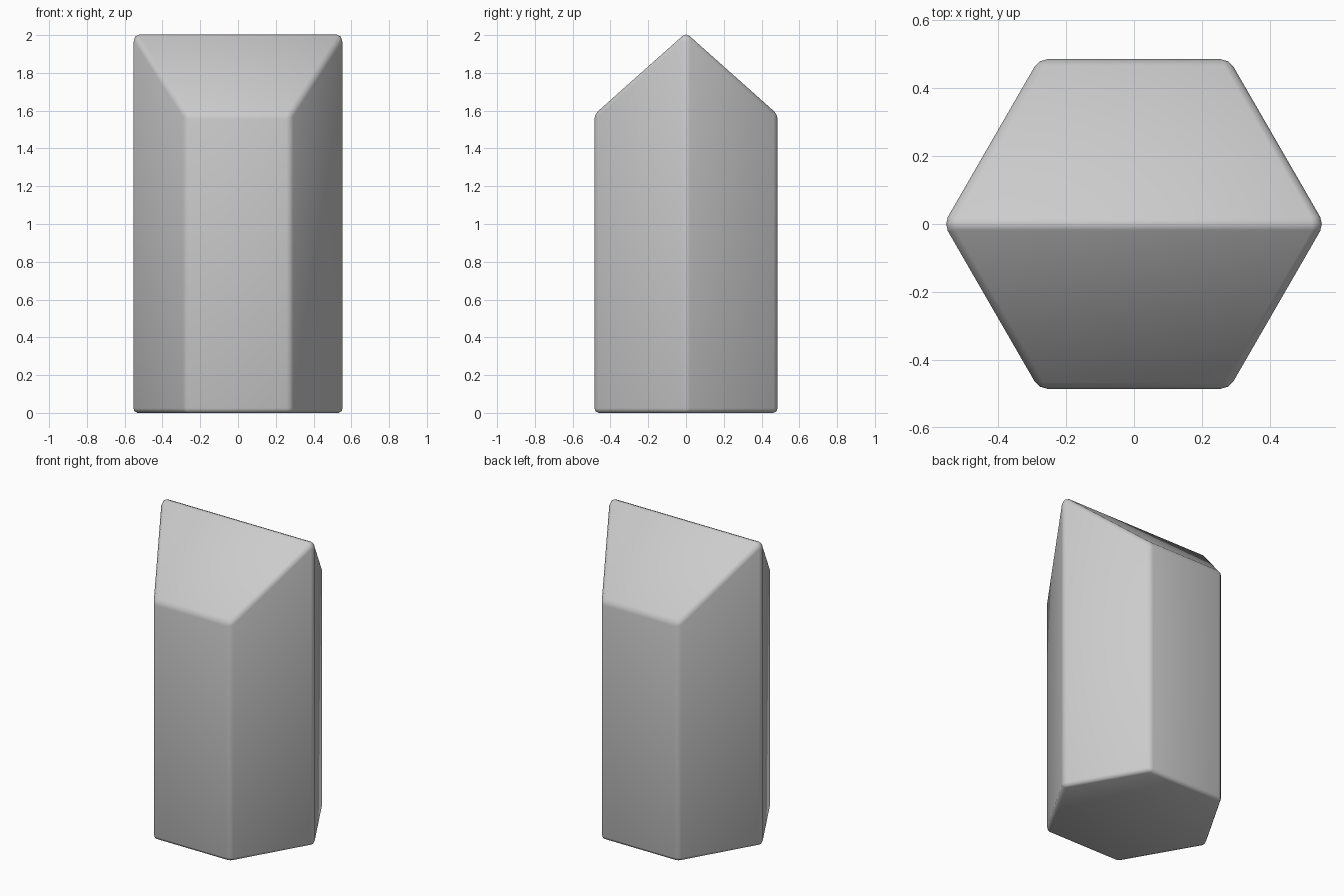
import bpy
import bmesh
from math import cos, sin, pi

if "Cube" in bpy.data.objects:
    bpy.data.objects.remove(bpy.data.objects["Cube"])

RADIUS = 0.56      # hexagon corner radius before rounding
EAVE = 1.58
RIDGE = 2.012
BEVEL = 0.024

# Plain grey stone material
stone = bpy.data.materials.new("stone_grey")
stone.use_nodes = True
grey = (0.6, 0.6, 0.6, 1)
stone.diffuse_color = grey
stone.node_tree.nodes["Principled BSDF"].inputs["Base Color"].default_value = grey

# Hexagonal column: corners on the x axis rise to the ridge, the others stop at the eave
bm = bmesh.new()
corners = [(RADIUS * cos(i * pi / 3), RADIUS * sin(i * pi / 3)) for i in range(6)]
bottom = [bm.verts.new((x, y, 0)) for x, y in corners]
top = [bm.verts.new((x, y, RIDGE if i % 3 == 0 else EAVE))
       for i, (x, y) in enumerate(corners)]
bm.faces.new(bottom[::-1])
for i in range(6):
    j = (i + 1) % 6
    bm.faces.new((bottom[i], bottom[j], top[j], top[i]))

# Two roof slopes meeting along the ridge
bm.faces.new(top[0:4])
bm.faces.new((top[3], top[4], top[5], top[0]))

# Rounded edges all over
bmesh.ops.bevel(bm, geom=bm.edges[:], offset=BEVEL, offset_type='OFFSET',
                segments=2, profile=0.5, affect='EDGES')
for face in bm.faces:
    face.smooth = True

mesh = bpy.data.meshes.new("crystal_column")
bm.to_mesh(mesh)
bm.free()
mesh.materials.append(stone)
column = bpy.data.objects.new("crystal_column", mesh)
bpy.context.collection.objects.link(column)
